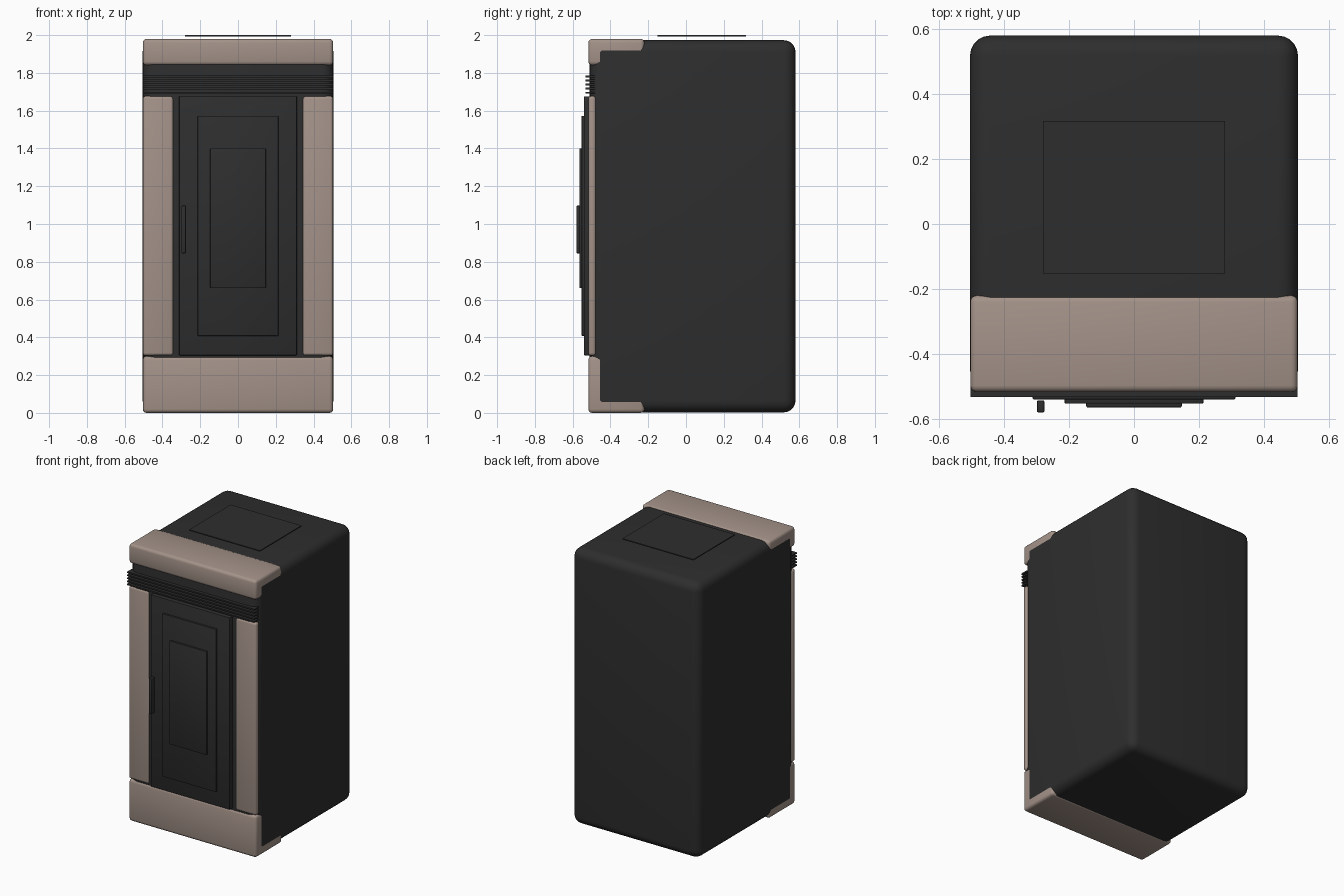
import bpy

if "Cube" in bpy.data.objects:
    bpy.data.objects.remove(bpy.data.objects["Cube"])


def material(name, rgb):
    m = bpy.data.materials.new(name)
    m.diffuse_color = (*rgb, 1)
    m.use_nodes = True
    m.node_tree.nodes["Principled BSDF"].inputs["Base Color"].default_value = m.diffuse_color
    return m


DARK = material("charcoal", (0.027, 0.027, 0.027))
TAN = material("warm taupe", (0.37, 0.29, 0.25))


def box(name, x, y, z, mat, bevel=0.0, segments=3):
    """Rounded box from (min, max) ranges."""
    bpy.ops.mesh.primitive_cube_add(size=1, location=[(a + b) / 2 for a, b in (x, y, z)])
    ob = bpy.context.object
    ob.name = name
    ob.scale = [b - a for a, b in (x, y, z)]
    bpy.ops.object.transform_apply(location=False, rotation=False, scale=True)
    ob.data.materials.append(mat)
    if bevel:
        mod = ob.modifiers.new("rounding", 'BEVEL')
        mod.width = bevel
        mod.segments = segments
        bpy.ops.object.modifier_apply(modifier=mod.name)
        bpy.ops.object.shade_smooth_by_angle()
    return ob


# Main cabinet
box("cabinet_body", (-0.505, 0.505), (-0.51, 0.58), (0.003, 1.973), DARK, 0.062, 5)

# Front trim: header, plinth and two side posts
box("header_trim", (-0.504, 0.504), (-0.517, -0.22), (1.84, 1.98), TAN, 0.02)
box("plinth_trim", (-0.504, 0.504), (-0.517, -0.22), (0, 0.30), TAN, 0.02)
for side, x in (("left", (-0.504, -0.342)), ("right", (0.342, 0.504))):
    box(side + "_post", x, (-0.517, -0.477), (0.303, 1.677), TAN, 0.015)

# Ventilation slats
for i in range(5):
    z = 1.695 + i * 0.0215
    box(f"vent_slat_{i + 1}", (-0.503, 0.503), (-0.533, -0.48), (z - 0.005, z + 0.005), DARK)

# Door with stepped panels
box("door", (-0.312, 0.312), (-0.54, -0.49), (0.305, 1.676), DARK, 0.004, 2)
box("door_outer_panel", (-0.214, 0.214), (-0.553, -0.53), (0.408, 1.572), DARK, 0.004, 2)
box("door_inner_panel", (-0.147, 0.147), (-0.565, -0.54), (0.66, 1.40), DARK, 0.004, 2)

# Handle
box("door_handle", (-0.299, -0.276), (-0.58, -0.543), (0.845, 1.097), DARK, 0.004, 2)

# Thin roof plate
box("roof_plate", (-0.28, 0.28), (-0.152, 0.317), (1.993, 2.0), DARK)
